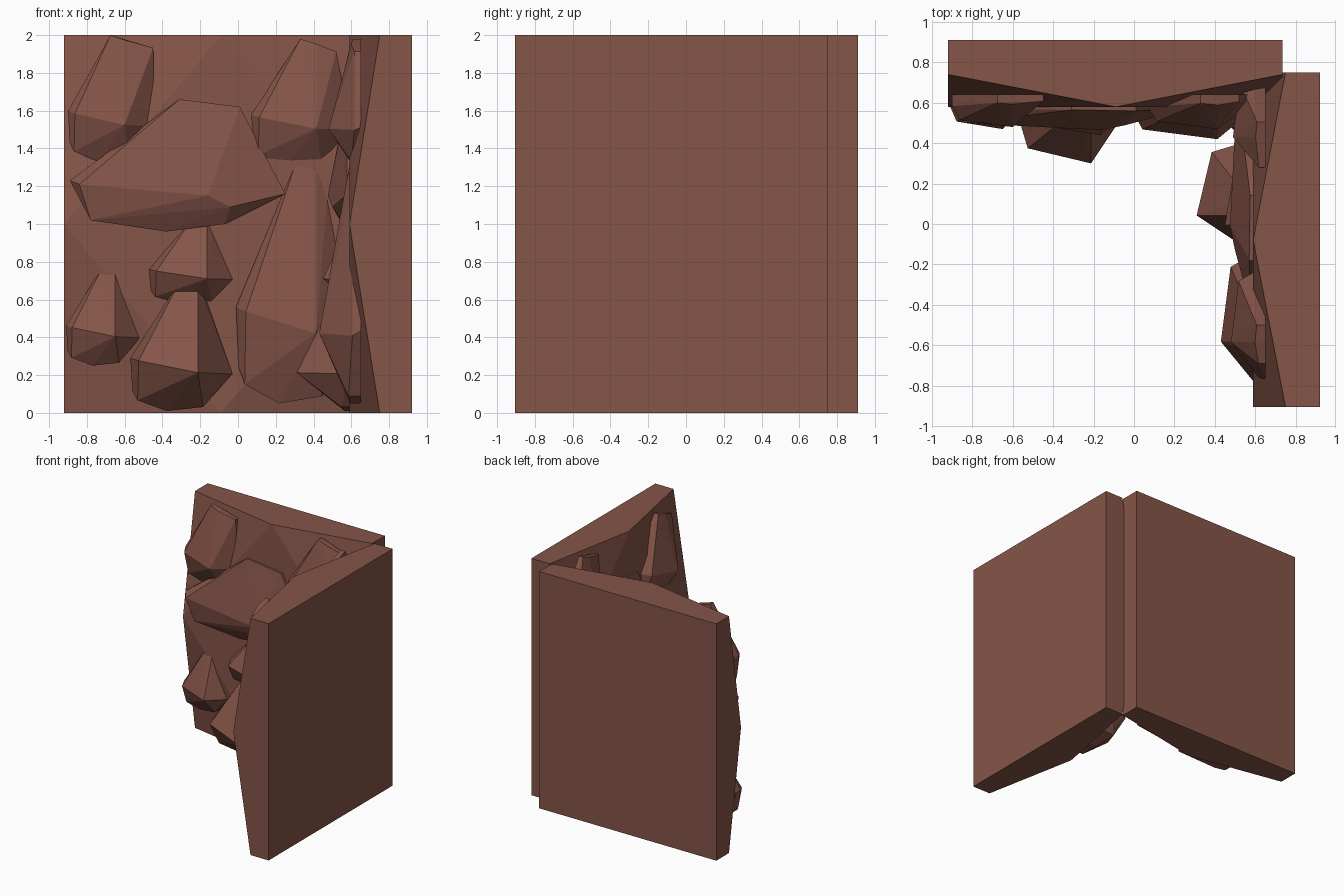
import bpy, bmesh, math

if "Cube" in bpy.data.objects:
    bpy.data.objects.remove(bpy.data.objects["Cube"])

mat = bpy.data.materials.new("brown_rock")
mat.diffuse_color = (0.235, 0.09, 0.065, 1)
mat.use_nodes = True
mat.node_tree.nodes["Principled BSDF"].inputs["Base Color"].default_value = mat.diffuse_color
BACK = 0.64  # depth at which the rocks end inside the wall


def hull(name, points):
    """Flat-faced convex solid around a few points."""
    bm = bmesh.new()
    for p in points:
        bm.verts.new(p)
    res = bmesh.ops.convex_hull(bm, input=bm.verts[:])
    junk = [v for v in res["geom_interior"] if isinstance(v, bmesh.types.BMVert)]
    bmesh.ops.delete(bm, geom=junk, context='VERTS')
    bmesh.ops.dissolve_limit(bm, angle_limit=0.01, verts=bm.verts[:], edges=bm.edges[:])
    bmesh.ops.recalc_face_normals(bm, faces=bm.faces[:])
    me = bpy.data.meshes.new(name)
    bm.to_mesh(me)
    bm.free()
    me.materials.append(mat)
    ob = bpy.data.objects.new(name, me)
    bpy.context.collection.objects.link(ob)
    return ob


# Boulder template: across, up, outward (1 = furthest front point)
BOULDER = [(0.49, 1, 0.25), (0.65, 0.96, 0.3),                    # narrow crown
           (0.08, 0.38, 0.78), (0.65, 0.29, 1),                   # brow edge
           (0.0, 0.40, 0.35), (0.07, 0.08, 0.4), (0.02, 0.15, 0.3),
           (0.35, 0, 0.25), (0.70, 0.03, 0.3),                    # underside
           (0.98, 0.28, 0.2)]                                     # right shoulder


def boulder(name, x0, x1, z0, z1, front, crown_right):
    def place(u, v, d):
        return (x0 + u * (x1 - x0), BACK + d * (front - BACK), z0 + v * (z1 - z0))
    pts = [place(*p) for p in BOULDER]
    pts += [place(u, v, 0) for u, v, d in BOULDER if d < 0.5]
    pts += [place(crown_right, 0.9, d) for d in (0, 0.2)]
    pts += [place(1, 0.3, 0)]
    return hull(name, pts)


# Wall slab: flat diamond front with the four corners sloping back
L, R, M = -0.92, 0.735, -0.09
slab = [(x, y, z) for x in (L, R) for y in (0.91, 0.74) for z in (0, 2)]
slab += [(L, 0.58, 1), (R, 0.58, 1), (M, 0.58, 0), (M, 0.58, 2)]
parts = [hull("wall_slab", slab)]

# Boulders: x range, z range, front depth, right end of crown
for row in [("upper_left_boulder", -0.90, -0.44, 1.33, 2.0, 0.48, 0.98),
            ("upper_right_boulder", 0.07, 0.60, 1.31, 1.98, 0.47, 0.85),
            ("middle_boulder", -0.47, 0.0, 0.58, 1.03, 0.44, 0.72),
            ("lower_left_boulder", -0.91, -0.51, 0.25, 0.78, 0.47, 0.72),
            ("lower_boulder", -0.57, -0.02, 0.01, 0.71, 0.30, 0.70),
            ("tall_boulder", -0.01, 0.64, 0.05, 1.33, 0.42, 0.75)]:
    parts.append(boulder(*row))

# Wide ledge with a sloping top
ledge = [(-0.84, 0.50, 1.21), (-0.16, 0.465, 1.15), (-0.04, 0.49, 1.09),
         (-0.89, 0.57, 1.23), (-0.78, 0.53, 1.02), (-0.38, 0.57, 0.96),
         (-0.07, 0.55, 1.0), (0.25, 0.57, 1.16), (-0.61, 0.575, 1.43),
         (-0.31, 0.565, 1.66), (0.01, 0.56, 1.62)]
parts.append(hull("ledge", ledge + [(x, BACK, z) for x, y, z in ledge[3:]]))

# Second wall: the same parts turned a quarter to close the corner
for ob in parts:
    twin = ob.copy()
    twin.name = "side_" + ob.name
    twin.rotation_euler = (0, 0, -math.pi / 2)
    twin.location = (0.01, -0.17, 0)
    bpy.context.collection.objects.link(twin)
